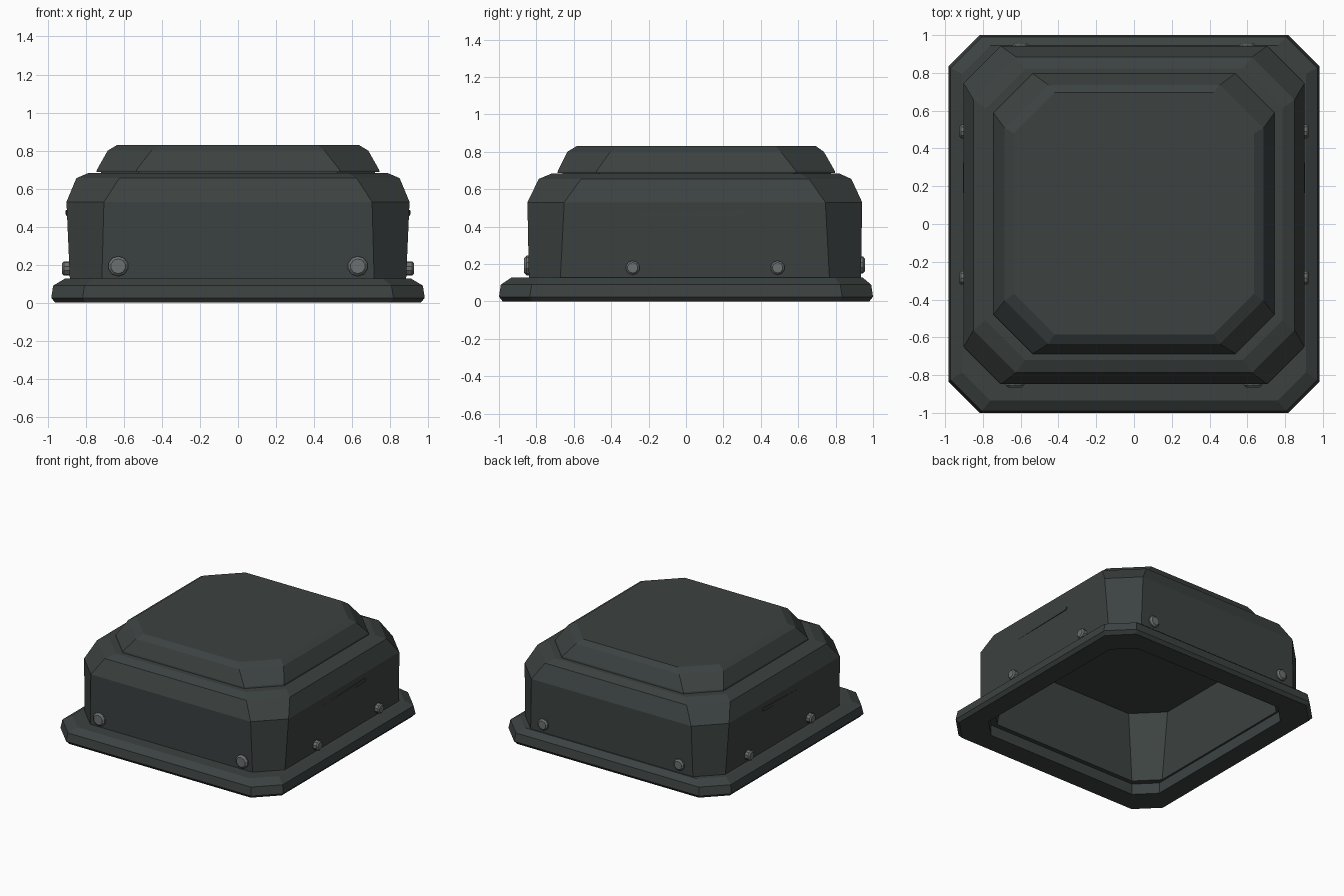
import bpy, bmesh
from mathutils import Vector

if "Cube" in bpy.data.objects:
    bpy.data.objects.remove(bpy.data.objects["Cube"], do_unlink=True)


def material(name, rgb):
    mat = bpy.data.materials.new(name)
    mat.use_nodes = True
    mat.diffuse_color = (*rgb, 1)
    mat.node_tree.nodes["Principled BSDF"].inputs["Base Color"].default_value = (*rgb, 1)
    return mat


SLATE = material("dark slate", (0.045, 0.055, 0.053))
STEEL = material("grey steel", (0.15, 0.16, 0.16))


def finish(bm, name, mat):
    mesh = bpy.data.meshes.new(name)
    bm.to_mesh(mesh)
    bm.free()
    mesh.materials.append(mat)
    obj = bpy.data.objects.new(name, mesh)
    bpy.context.collection.objects.link(obj)
    return obj


def chamfered_ring(bm, z, x, y0, y1, c):
    """Rectangle with cut corners, counter-clockwise from above."""
    points = [(x - c, y0), (x, y0 + c), (x, y1 - c), (x - c, y1),
              (c - x, y1), (-x, y1 - c), (-x, y0 + c), (c - x, y0)]
    return [bm.verts.new((px, py, z)) for px, py in points]


def loft(name, rows, cap_start=False, cap_end=False):
    bm = bmesh.new()
    rings = [chamfered_ring(bm, *row) for row in rows]
    for a, b in zip(rings, rings[1:]):
        for i in range(len(a)):
            j = (i + 1) % len(a)
            bm.faces.new((a[i], a[j], b[j], b[i]))
    if cap_start:
        bm.faces.new(rings[0][::-1])
    if cap_end:
        bm.faces.new(rings[-1])
    return finish(bm, name, SLATE)


# Rows are: height, half width, front y, back y, corner cut
loft("base_flange", [
    (0.085, 0.805, -0.815, 0.825, 0.14),
    (0.0, 0.805, -0.815, 0.825, 0.14),
    (0.0, 0.96, -0.98, 0.98, 0.16),
    (0.025, 0.982, -1.0, 1.0, 0.165),
    (0.09, 0.972, -0.99, 0.99, 0.165),
    (0.127, 0.91, -0.935, 0.945, 0.15),
    (0.127, 0.86, -0.82, 0.91, 0.15)])

loft("main_housing", [
    (0.12, 0.884, -0.84, 0.935, 0.168),
    (0.53, 0.902, -0.848, 0.942, 0.197),
    (0.655, 0.85, -0.787, 0.884, 0.226),
    (0.683, 0.785, -0.72, 0.822, 0.21)], cap_end=True)

loft("inner_liner", [
    (0.605, 0.77, -0.74, 0.80, 0.2),
    (0.085, 0.79, -0.78, 0.81, 0.155),
    (0.085, 0.805, -0.815, 0.825, 0.14)], cap_start=True)

loft("raised_lid", [
    (0.67, 0.72, -0.66, 0.775, 0.2),
    (0.687, 0.72, -0.66, 0.775, 0.2),
    (0.687, 0.744, -0.687, 0.797, 0.208),
    (0.699, 0.742, -0.685, 0.795, 0.208),
    (0.80, 0.685, -0.635, 0.737, 0.23),
    (0.83, 0.635, -0.585, 0.695, 0.215)], cap_start=True, cap_end=True)


# Bolts: a low disc with a bevelled head, pointing out of the wall
def bolt(name, place, normal, radius, height):
    bm = bmesh.new()
    bmesh.ops.create_cone(bm, segments=10, cap_ends=True,
                          radius1=radius, radius2=radius, depth=height)
    top = [e for e in bm.edges if all(v.co.z > 0 for v in e.verts)]
    bmesh.ops.bevel(bm, geom=top, offset=radius * 0.25, segments=1, affect='EDGES')
    obj = finish(bm, name, STEEL)
    obj.location = place
    obj.rotation_euler = Vector(normal).to_track_quat('Z', 'Y').to_euler()


for side, s in (("left", 1), ("right", -1)):
    bolt(f"front_bolt_{side}", (s * 0.63, -0.845, 0.192), (0, -1, 0), 0.053, 0.04)
    bolt(f"back_bolt_{side}", (s * 0.60, 0.94, 0.195), (0, 1, 0), 0.045, 0.036)
    for end, y in (("front", -0.285), ("rear", 0.49)):
        bolt(f"side_bolt_{side}_{end}", (s * 0.9, y, 0.18), (s, 0, 0), 0.038, 0.05)

    # Thin tapering trim strip that sinks into the side wall toward the front
    bm = bmesh.new()
    outline = [(-0.37, 0.453), (0.31, 0.461), (0.325, 0.474), (0.31, 0.488), (-0.15, 0.472)]
    outer = [bm.verts.new((s * (0.902 + 0.012 * y), y, z)) for y, z in outline]
    inner = [bm.verts.new((s * 0.895, y, z)) for y, z in outline]
    bm.faces.new(outer)
    bm.faces.new(inner[::-1])
    for i in range(len(outer)):
        j = (i + 1) % len(outer)
        bm.faces.new((outer[j], outer[i], inner[i], inner[j]))
    bmesh.ops.recalc_face_normals(bm, faces=bm.faces)
    finish(bm, f"side_strip_{side}", SLATE)
